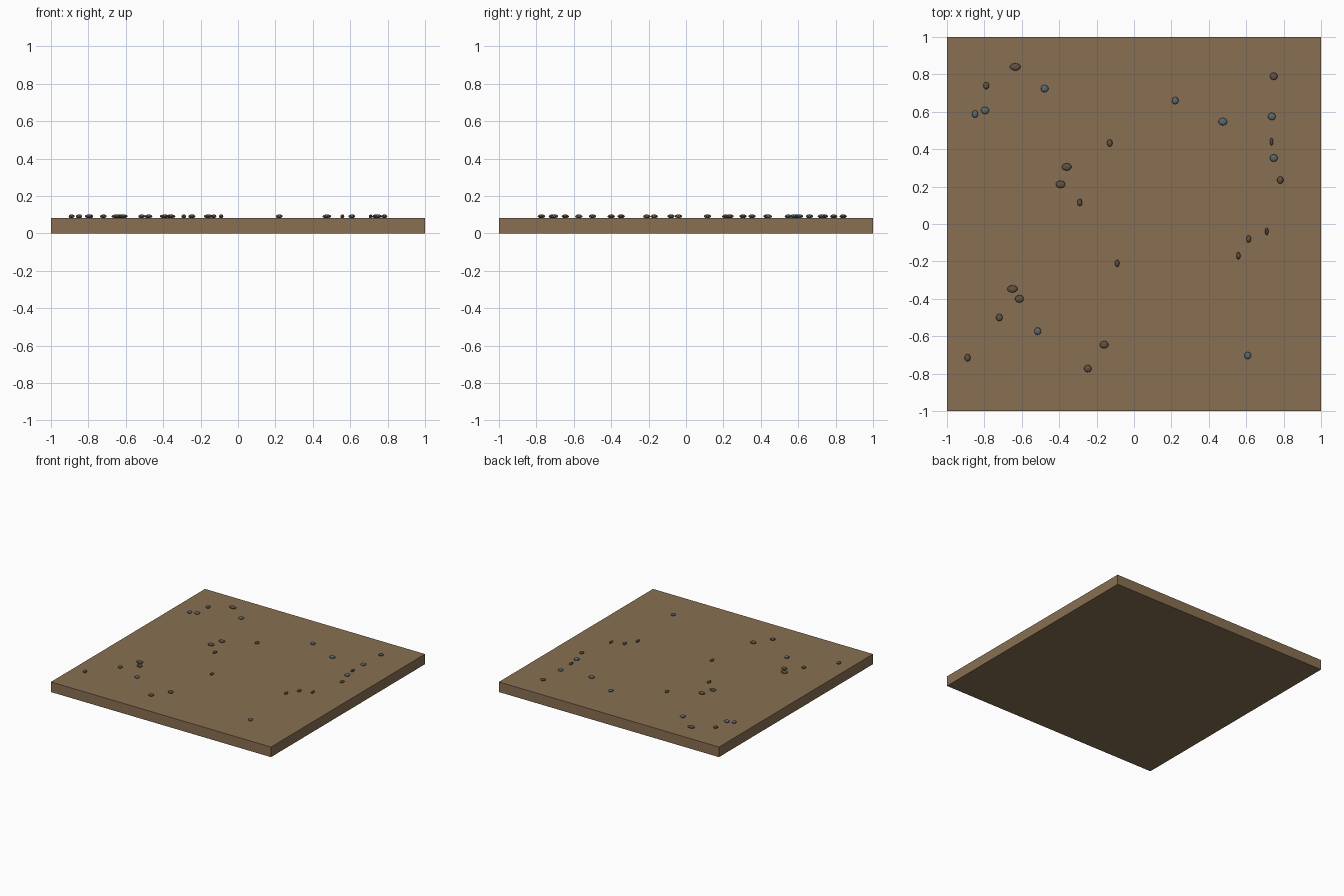
import bpy


def material(name, rgb):
    m = bpy.data.materials.new(name)
    m.diffuse_color = (*rgb, 1)
    return m


soil = material("soil", (0.25, 0.16, 0.085))
brown = material("brown_stone", (0.12, 0.085, 0.055))
blue = material("blue_grey_stone", (0.10, 0.14, 0.16))

# Ground slab
TOP = 0.083
bpy.ops.mesh.primitive_cube_add(size=2, location=(0, 0, TOP / 2))
slab = bpy.context.object
slab.name = "ground_slab"
slab.scale = (1, 1, TOP / 2)
slab.data.materials.append(soil)

# Pebbles: x, y, width
brown_spots = [
    (-0.635, 0.84, 0.058), (-0.79, 0.74, 0.032), (0.747, 0.79, 0.042),
    (0.735, 0.44, 0.019), (0.782, 0.235, 0.034), (-0.13, 0.433, 0.030),
    (-0.36, 0.305, 0.052), (-0.393, 0.212, 0.053), (-0.29, 0.115, 0.026),
    (0.709, -0.04, 0.019), (0.613, -0.08, 0.026), (0.558, -0.17, 0.022),
    (-0.09, -0.21, 0.024), (-0.65, -0.347, 0.055), (-0.613, -0.40, 0.048),
    (-0.72, -0.50, 0.036), (-0.16, -0.645, 0.047), (-0.247, -0.773, 0.040),
    (-0.89, -0.715, 0.032),
]
blue_spots = [
    (-0.85, 0.588, 0.035), (-0.797, 0.607, 0.045), (-0.478, 0.724, 0.042),
    (0.22, 0.66, 0.037), (0.475, 0.547, 0.048), (0.737, 0.575, 0.042),
    (0.747, 0.353, 0.043), (-0.515, -0.573, 0.038), (0.608, -0.703, 0.036),
]
for mat, spots in ((brown, brown_spots), (blue, blue_spots)):
    for i, (x, y, w) in enumerate(spots):
        bpy.ops.mesh.primitive_ico_sphere_add(subdivisions=2, radius=1,
                                              location=(x, y, TOP + 0.008))
        p = bpy.context.object
        p.name = f"{mat.name}_{i + 1}"
        p.scale = (w / 2, 0.02, 0.01)
        p.data.materials.append(mat)
